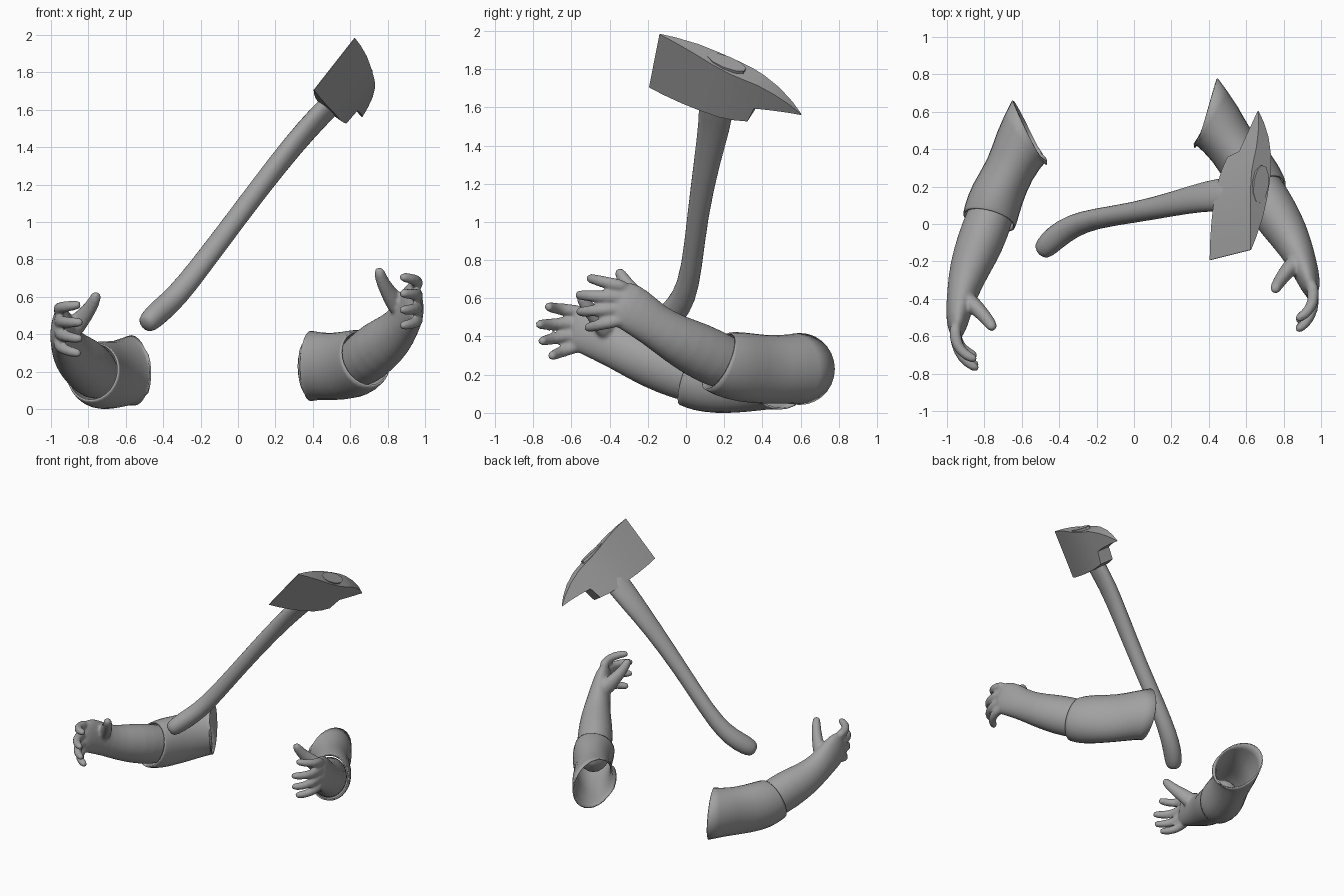
import bpy, bmesh, math
from mathutils import Vector, Matrix

cube = bpy.data.objects.get("Cube")
if cube:
    bpy.data.objects.remove(cube, do_unlink=True)

grey = bpy.data.materials.new("plain grey")
grey.use_nodes = True
colour = (0.36, 0.36, 0.36, 1)
grey.diffuse_color = colour
grey.node_tree.nodes["Principled BSDF"].inputs["Base Color"].default_value = colour

UP = Vector((0, 0, 1))


def finish(bm, name, angle=None):
    bmesh.ops.recalc_face_normals(bm, faces=bm.faces)
    mesh = bpy.data.meshes.new(name)
    bm.to_mesh(mesh)
    bm.free()
    mesh.materials.append(grey)
    mesh.shade_smooth()
    if angle:
        mesh.set_sharp_from_angle(angle=math.radians(angle))
    obj = bpy.data.objects.new(name, mesh)
    bpy.context.collection.objects.link(obj)
    return obj


def loft(bm, rings, place=Matrix(), ref=UP, sides=12, caps=True, end_normal=None):
    """Skin oval rings given as (x, y, z, side radius, up radius)."""
    centres = [place @ Vector(r[:3]) for r in rings]
    loops = []
    for i, (c, r) in enumerate(zip(centres, rings)):
        t = centres[min(i + 1, len(rings) - 1)] - centres[max(i - 1, 0)]
        if end_normal and i == len(rings) - 1:
            t = place.to_3x3() @ Vector(end_normal)
        side = t.cross(ref).normalized()
        up = side.cross(t).normalized()
        loop = []
        for k in range(sides):
            a = math.tau * k / sides
            loop.append(bm.verts.new(c + side * r[3] * math.cos(a) + up * r[4] * math.sin(a)))
        loops.append(loop)
    for a, b in zip(loops, loops[1:]):
        for k in range(sides):
            j = (k + 1) % sides
            bm.faces.new((a[k], a[j], b[j], b[k]))
    if caps:
        bm.faces.new(loops[0])
        bm.faces.new(loops[-1])


def subdivide(obj, levels):
    mod = obj.modifiers.new("round", "SUBSURF")
    mod.levels = mod.render_levels = levels


def build_arm(prefix, place):
    # Forearm and palm
    bm = bmesh.new()
    loft(bm, [(.59, .33, .22, .10, .12), (.665, .2, .26, .13, .15),
              (.75, .06, .33, .13, .15), (.83, -.06, .39, .11, .13),
              (.885, -.17, .46, .085, .115), (.925, -.27, .54, .068, .13),
              (.945, -.34, .58, .052, .125), (.95, -.385, .59, .025, .09)],
         place, sides=16)
    # Four curled fingers
    for i, (reach, spread) in enumerate([(.21, .05), (.27, .015), (.265, -.02), (.22, -.05)]):
        z = .655 - .053 * i
        loft(bm, [(.945, -.3, z, .036, .036),
                  (.965, -.3 - .4 * reach, z + spread * .4, .035, .035),
                  (.945, -.3 - .75 * reach, z + spread * .75, .031, .031),
                  (.885, -.3 - .97 * reach, z + spread, .028, .028),
                  (.865, -.3 - reach, z + spread, .016, .016)], place, sides=10)
    # Thumb
    loft(bm, [(.87, -.19, .52, .05, .07), (.82, -.25, .6, .045, .055),
              (.775, -.31, .67, .036, .04), (.755, -.345, .73, .033, .034),
              (.752, -.36, .755, .018, .018)], place, sides=10)
    arm = finish(bm, prefix + "_forearm_and_hand")
    subdivide(arm, 1)
    fuse = arm.modifiers.new("fuse", "REMESH")
    fuse.mode = "VOXEL"
    fuse.voxel_size = 0.011
    fuse.use_smooth_shade = True
    soften = arm.modifiers.new("soften", "SMOOTH")
    soften.factor = 0.5
    soften.iterations = 3

    # Bent sleeve, open at the upper arm
    bm = bmesh.new()
    loft(bm, [(.68, .17, .27, .148, .17), (.665, .2, .255, .152, .178),
              (.62, .29, .24, .15, .19), (.52, .42, .225, .13, .185),
              (.44, .53, .23, .16, .185), (.39, .595, .23, .2, .195)],
         place, sides=14, caps=False, end_normal=(-.95, .3, 0))
    sleeve = finish(bm, prefix + "_sleeve")
    subdivide(sleeve, 1)
    cloth = sleeve.modifiers.new("cloth", "SOLIDIFY")
    cloth.thickness = 0.01


# The right arm is the left one mirrored about its cuff and turned
build_arm("left", Matrix())
build_arm("right", Matrix.Translation((-.78, .05, .19))
          @ Matrix.Rotation(math.radians(6), 4, "X")
          @ Matrix.Rotation(math.radians(10), 4, "Z")
          @ Matrix.Scale(-1, 4, (1, 0, 0))
          @ Matrix.Translation((-.68, -.2, -.26)))

# Axe axes: along the head, along the handle, and through the thickness
head_axis = Vector((.151, .916, -.373)).normalized()
handle_axis = Vector((.62, .207, .757)).normalized()
thick_axis = head_axis.cross(handle_axis).normalized()
eye_centre = Vector((.67, .21, 1.825))


def axe_point(u, h, n):
    return eye_centre + head_axis * u + handle_axis * h + thick_axis * n


# Curved axe handle
bm = bmesh.new()
loft(bm, [(-.5, -.15, .445, .04, .04), (-.48, -.13, .465, .068, .06),
          (-.42, -.07, .52, .075, .066), (-.33, -.01, .6, .066, .064),
          (-.21, .03, .75, .055, .06), (0, .06, 1.03, .056, .057),
          (.22, .11, 1.32, .072, .058), (.38, .15, 1.51, .09, .058),
          (.47, .155, 1.6, .098, .056), (.56, .18, 1.7, .098, .052)],
     ref=thick_axis)
subdivide(finish(bm, "axe_handle"), 1)

# Axe head: columns of (top u, bottom u, top, bottom, half thickness)
columns = [(-.385, -.364, .02, -.337, .002), (-.3, -.28, .024, -.333, .02),
           (-.18, -.16, .022, -.322, .042), (-.06, -.06, .01, -.308, .058),
           (.05, .05, 0, -.296, .064), (.13, .13, -.004, -.28, .06),
           (.19, .2, -.01, -.26, .052), (.21, .215, -.014, -.165, .049),
           (.3, .3, -.038, -.145, .036), (.39, .39, -.078, -.13, .018),
           (.457, .457, -.12, -.124, .002)]
bm = bmesh.new()
loops = []
for ut, ub, top, bottom, t in columns:
    loops.append([bm.verts.new(axe_point(*p)) for p in
                  ((ut, top, t), (ut, top, -t), (ub, bottom, -t), (ub, bottom, t))])
for a, b in zip(loops, loops[1:]):
    for k in range(4):
        j = (k + 1) % 4
        bm.faces.new((a[k], a[j], b[j], b[k]))
bm.faces.new(loops[0])
bm.faces.new(loops[-1])
finish(bm, "axe_head", 30)

# Handle end showing through the top of the head
bm = bmesh.new()
rims = []
for h in (-.03, .016):
    rims.append([bm.verts.new(axe_point(.11 * math.cos(a), h, .05 * math.sin(a)))
                 for a in (math.tau * (k + .5) / 10 for k in range(10))])
for k in range(10):
    j = (k + 1) % 10
    bm.faces.new((rims[0][k], rims[0][j], rims[1][j], rims[1][k]))
for rim in rims:
    bm.faces.new(rim)
finish(bm, "handle_end", 30)
